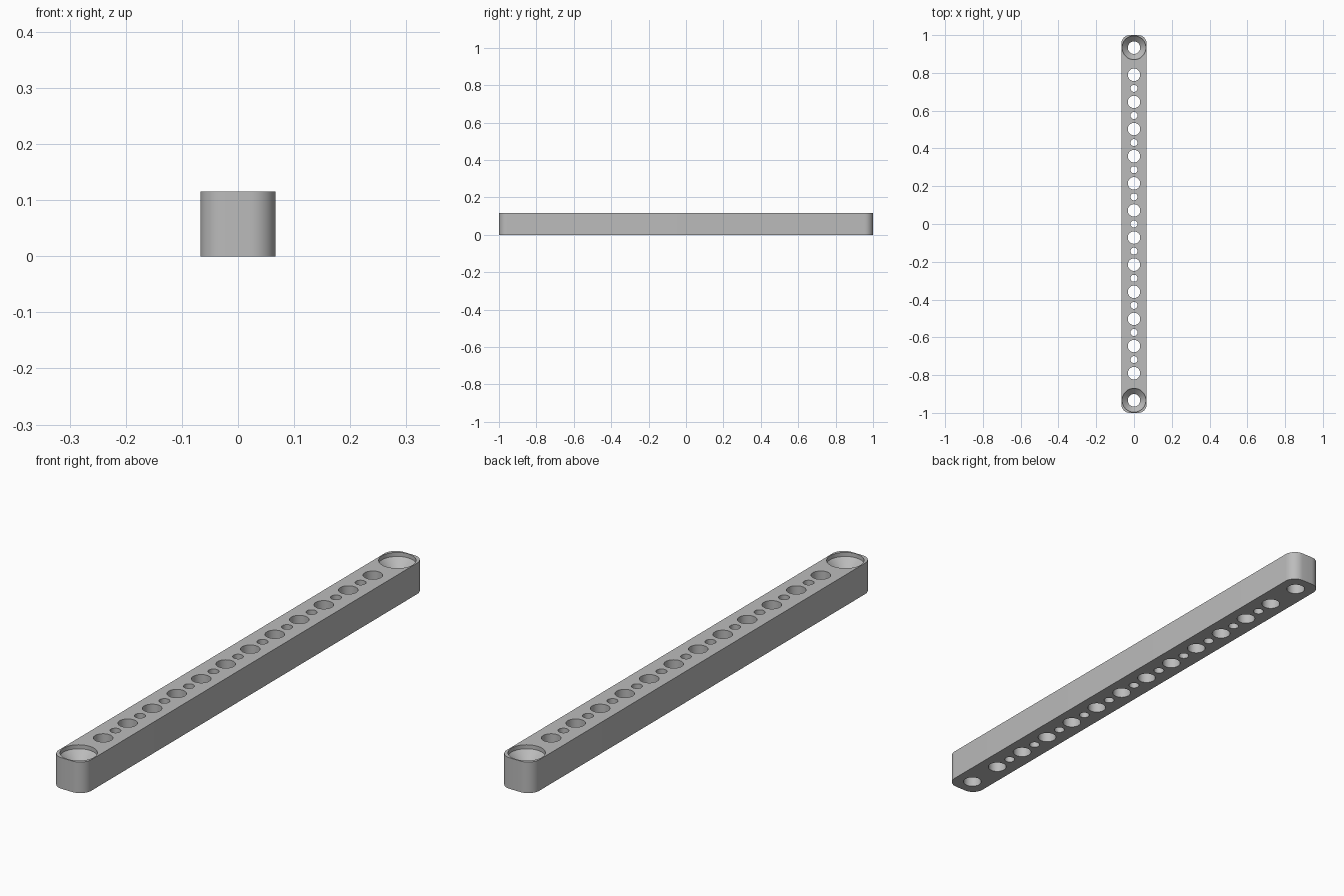
import bpy, bmesh, math

cube = bpy.data.objects.get("Cube")
if cube:
    bpy.data.objects.remove(cube, do_unlink=True)

HALF_W, HALF_L, HEIGHT, CORNER = 0.067, 1.0, 0.115, 0.045
PITCH = 0.1436
SEGMENTS = 40

grey = bpy.data.materials.new("plain grey")
grey.use_nodes = True
colour = (0.5, 0.5, 0.5, 1)
grey.diffuse_color = colour
grey.node_tree.nodes["Principled BSDF"].inputs["Base Color"].default_value = colour


def make_object(name, bm):
    bmesh.ops.recalc_face_normals(bm, faces=bm.faces)
    mesh = bpy.data.meshes.new(name)
    bm.to_mesh(mesh)
    bm.free()
    mesh.materials.append(grey)
    obj = bpy.data.objects.new(name, mesh)
    bpy.context.collection.objects.link(obj)
    return obj


def turned(bm, y, profile):
    """Closed solid of revolution about a vertical axis at y."""
    rings = []
    for r, z in profile:
        angles = [2 * math.pi * i / SEGMENTS for i in range(SEGMENTS)]
        rings.append([bm.verts.new((r * math.cos(a), y + r * math.sin(a), z)) for a in angles])
    for low, high in zip(rings, rings[1:]):
        for i in range(SEGMENTS):
            j = (i + 1) % SEGMENTS
            bm.faces.new((low[i], low[j], high[j], high[i]))
    bm.faces.new(rings[0][::-1])
    bm.faces.new(rings[-1])


# Bar with rounded vertical corners
bm = bmesh.new()
bmesh.ops.create_cube(bm, size=1)
for v in bm.verts:
    v.co = (v.co.x * 2 * HALF_W, v.co.y * 2 * HALF_L, (v.co.z + 0.5) * HEIGHT)
uprights = [e for e in bm.edges if abs(e.verts[0].co.z - e.verts[1].co.z) > 0.01]
bmesh.ops.bevel(bm, geom=uprights, offset=CORNER, segments=10, profile=0.5, affect='EDGES')
bar = make_object("drilled_bar", bm)

# Row of alternating small and large holes, with a countersunk hole at each end
bm = bmesh.new()
LOW, TOP = -0.02, HEIGHT + 0.02
for step in range(-11, 12):
    radius = 0.033 if step % 2 else 0.0185
    turned(bm, step * PITCH / 2, [(radius, LOW), (radius, TOP)])
for side in (-1, 1):
    turned(bm, side * 6.5 * PITCH,
           [(0.033, LOW), (0.033, 0.07), (0.063, 0.1), (0.063, TOP)])
cutter = make_object("hole_cutter", bm)
cutter.hide_render = True

# Cut the holes and tidy up
bpy.context.view_layer.objects.active = bar
cut = bar.modifiers.new("holes", 'BOOLEAN')
cut.operation = 'DIFFERENCE'
cut.solver = 'EXACT'
cut.object = cutter
bpy.ops.object.select_all(action='DESELECT')
bar.select_set(True)
bpy.ops.object.modifier_apply(modifier=cut.name)
bpy.data.objects.remove(cutter, do_unlink=True)
bpy.ops.object.shade_smooth_by_angle(angle=math.radians(30))
